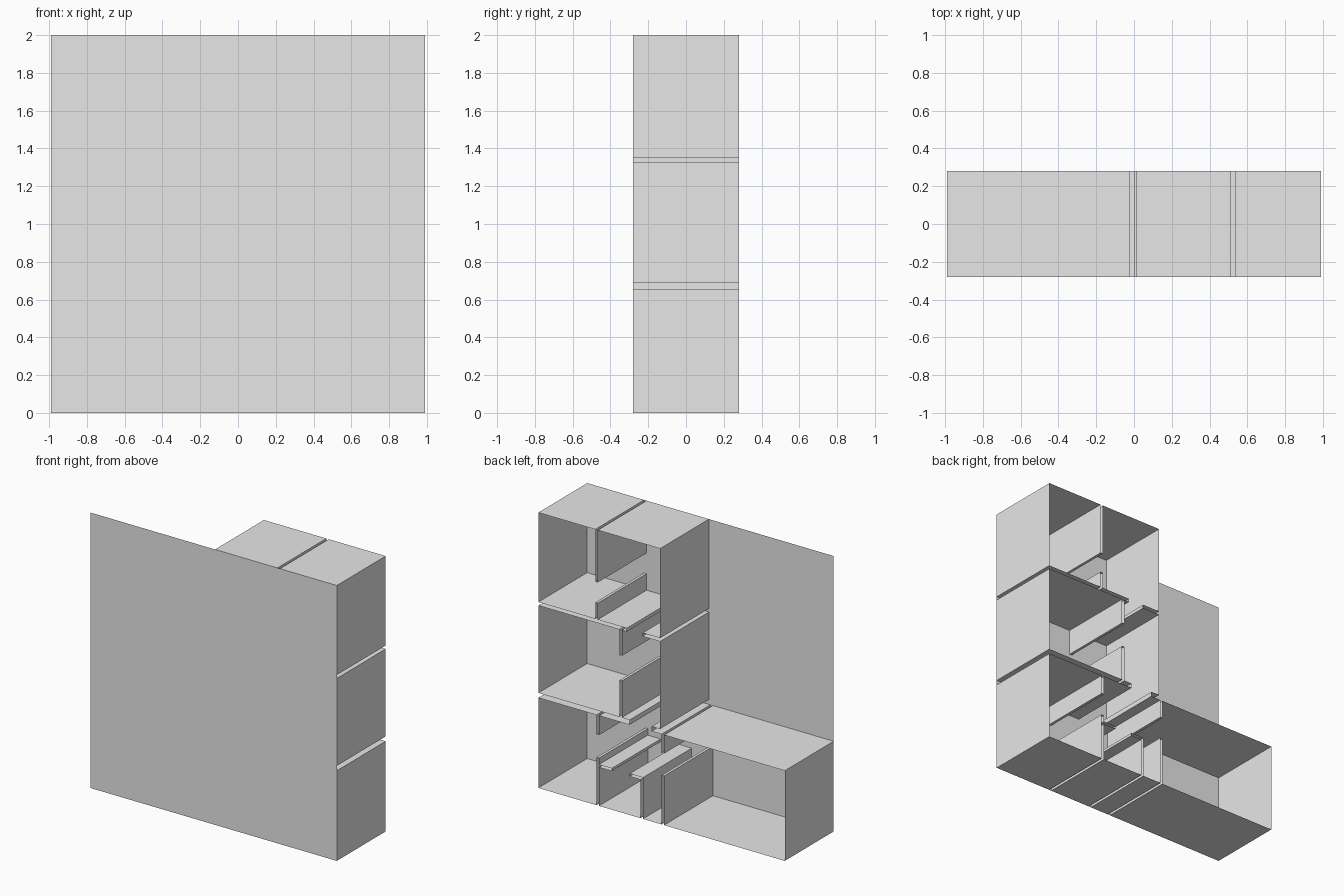
import bpy
import bmesh

old = bpy.data.objects.get("Cube")
if old:
    bpy.data.objects.remove(old, do_unlink=True)

grey = bpy.data.materials.new("plain_grey")
grey.use_nodes = True
grey.diffuse_color = (0.8, 0.8, 0.8, 1)
grey.node_tree.nodes["Principled BSDF"].inputs["Base Color"].default_value = (0.8, 0.8, 0.8, 1)

# Main levels and wall lines shared by the rooms
side, depth, top = 0.99, 0.28, 2.0
attic_floor, mid_ceiling = 1.35, 1.325
mid_floor, low_ceiling = 0.69, 0.655
tower_wall = 0.012
attic_a, attic_b = 0.513, 0.533
mid_a, mid_b = 0.32, 0.34
low_a, low_b = 0.503, 0.523
pit_a, pit_b = 0.15, 0.17
annex_a, annex_b = -0.02, 0.0
ledge_under, ledge_top = 0.28, 0.3

# Open spaces in the section, as (left x, bottom z, right x, top z)
rooms = [
    (attic_b, attic_floor, side, top),
    (tower_wall, attic_floor, attic_a, top),
    (mid_b, mid_floor, side, mid_ceiling),
    (tower_wall, mid_floor, mid_a, mid_ceiling),
    (low_b, 0, side, low_ceiling),
    (annex_b, ledge_top, low_a, low_ceiling),
    (pit_b, 0, low_a, ledge_under),
    (annex_b, 0, pit_a, ledge_top),
    (-side, 0, annex_a, low_ceiling),
]
doorways = [
    (attic_a, 1.47, attic_b, 1.62),
    (mid_a, 0.956, mid_b, 1.138),
    (low_a, 0.347, low_b, 0.514),
    (annex_a, 0.357, annex_b, 0.52),
]
hatches = [
    (0.153, mid_ceiling, 0.28, attic_floor),
    (0.08, low_ceiling, 0.257, mid_floor),
    (0.257, ledge_under, 0.4, ledge_top),
]
spaces = rooms + doorways + hatches


def is_open(x, z):
    return any(a < x < c and b < z < d for a, b, c, d in spaces)


def outline():
    """Edges around the union of all spaces, split into level and upright ones."""
    xs = sorted({v for s in spaces for v in (s[0], s[2])})
    zs = sorted({v for s in spaces for v in (s[1], s[3])})
    level, upright = [], []
    for a, c in zip(xs, xs[1:]):
        for b, d in zip(zs, zs[1:]):
            mx, mz = (a + c) / 2, (b + d) / 2
            if not is_open(mx, mz):
                continue
            eps = 0.001
            if not is_open(mx, b - eps):
                level.append(((a, b), (c, b)))
            if not is_open(mx, d + eps):
                level.append(((c, d), (a, d)))
            if not is_open(a - eps, mz):
                upright.append(((a, d), (a, b)))
            if not is_open(c + eps, mz):
                upright.append(((c, b), (c, d)))
    return level, upright


def make_object(name, quads):
    bm = bmesh.new()
    for quad in quads:
        bm.faces.new([bm.verts.new(p) for p in quad])
    bmesh.ops.remove_doubles(bm, verts=bm.verts, dist=0.0005)
    bmesh.ops.dissolve_limit(bm, angle_limit=0.01, verts=bm.verts, edges=bm.edges)
    mesh = bpy.data.meshes.new(name)
    bm.to_mesh(mesh)
    bm.free()
    mesh.materials.append(grey)
    obj = bpy.data.objects.new(name, mesh)
    bpy.context.collection.objects.link(obj)


def sheets(edges):
    return [((p[0], -depth, p[1]), (q[0], -depth, q[1]),
             (q[0], depth, q[1]), (p[0], depth, p[1])) for p, q in edges]


# Floors, ceilings, ledges and lintels, then the walls, as thin sheets
level, upright = outline()
make_object("floors_and_ceilings", sheets(level))
make_object("room_walls", sheets(upright))

# Full-height front panel
make_object("front_panel", [((-side, -depth, 0), (side, -depth, 0),
                             (side, -depth, top), (-side, -depth, top))])
